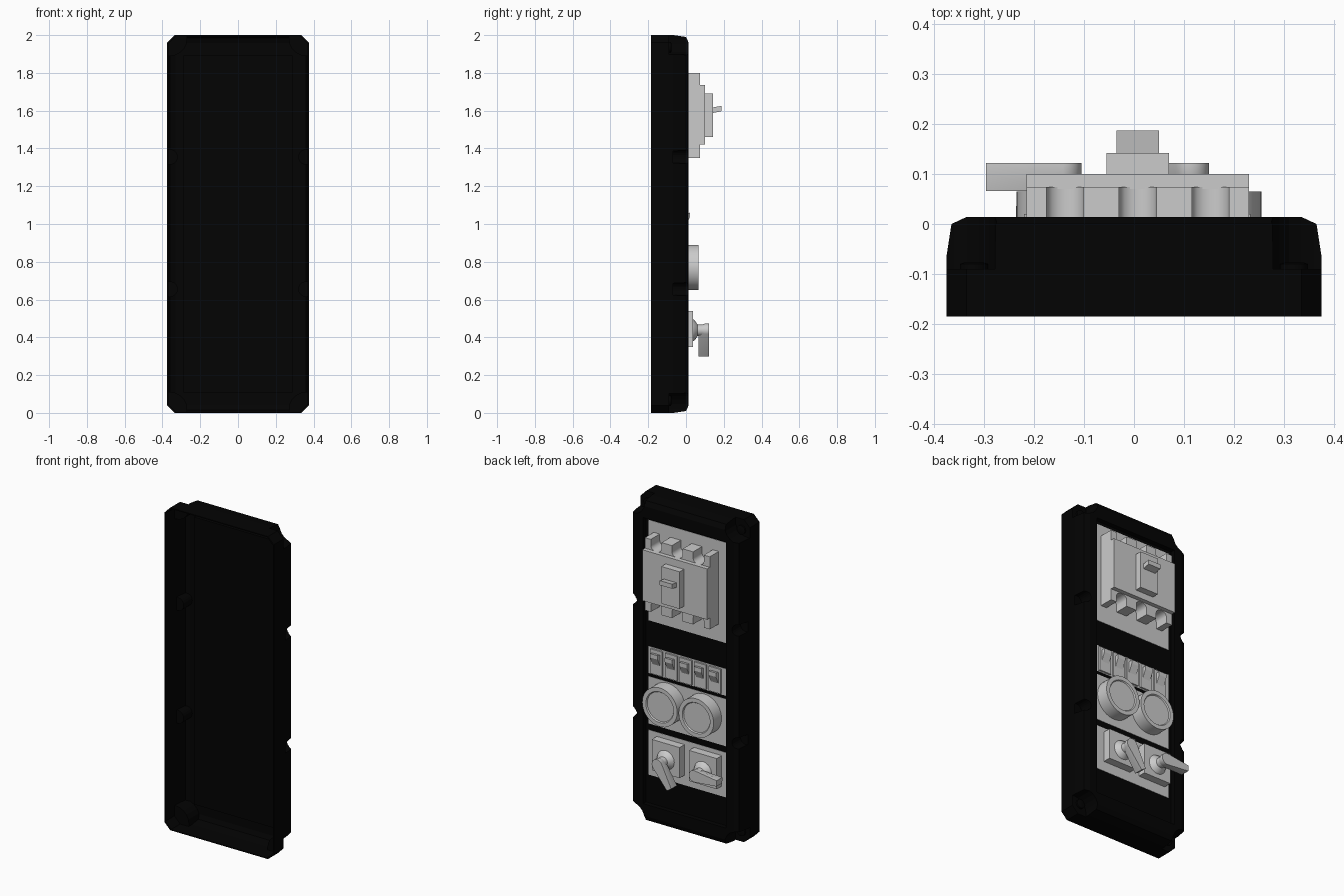
import bpy, bmesh
from math import sin, cos, pi, atan2

cube = bpy.data.objects.get("Cube")
if cube:
    bpy.data.objects.remove(cube, do_unlink=True)


def material(name, value):
    m = bpy.data.materials.new(name)
    m.use_nodes = True
    m.diffuse_color = (value, value, value, 1)
    m.node_tree.nodes["Principled BSDF"].inputs["Base Color"].default_value = (value, value, value, 1)
    return m


BLACK = material("black_plastic", 0.0009)
GREY = material("device_grey", 0.6)


def loft(name, sections, mat=GREY, smooth=False):
    """Closed solid through (outline, y) sections; outlines are (x, z) lists."""
    bm = bmesh.new()
    rings = [[bm.verts.new((x, y, z)) for x, z in pts] for pts, y in sections]
    n = len(rings[0])
    for a, b in zip(rings, rings[1:]):
        for i in range(n):
            j = (i + 1) % n
            bm.faces.new((a[i], a[j], b[j], b[i]))
    bm.faces.new(rings[0])
    bm.faces.new(rings[-1])
    bmesh.ops.recalc_face_normals(bm, faces=bm.faces)
    mesh = bpy.data.meshes.new(name)
    bm.to_mesh(mesh)
    bm.free()
    mesh.materials.append(mat)
    ob = bpy.data.objects.new(name, mesh)
    bpy.context.scene.collection.objects.link(ob)
    if smooth:
        bpy.ops.object.select_all(action="DESELECT")
        ob.select_set(True)
        bpy.context.view_layer.objects.active = ob
        bpy.ops.object.shade_smooth_by_angle(angle=0.6)
    return ob


def rect(x0, x1, z0, z1):
    return [(x0, z0), (x1, z0), (x1, z1), (x0, z1)]


def box(name, x0, x1, y0, y1, z0, z1, mat=GREY):
    return loft(name, [(rect(x0, x1, z0, z1), y0), (rect(x0, x1, z0, z1), y1)], mat)


def circle(x, z, r, n=32):
    return [(x + r * cos(2 * pi * i / n), z + r * sin(2 * pi * i / n)) for i in range(n)]


def turned(name, x, z, profile, mat=GREY, n=32):
    return loft(name, [(circle(x, z, r, n), y) for r, y in profile], mat, True)


def chamfered(inset, c=0.04):
    w, lo, hi = 0.375 - inset, inset, 2 - inset
    return [(-w + c, lo), (w - c, lo), (w, lo + c), (w, hi - c),
            (w - c, hi), (-w + c, hi), (-w, hi - c), (-w, lo + c)]


def subtract(ob, cutter):
    mod = ob.modifiers.new("cut", "BOOLEAN")
    mod.operation, mod.solver, mod.object = "DIFFERENCE", "EXACT", cutter
    bpy.context.view_layer.update()
    bpy.context.view_layer.objects.active = ob
    bpy.ops.object.modifier_apply(modifier=mod.name)
    bpy.data.objects.remove(cutter, do_unlink=True)


def cut_pockets(ob, grow):
    """Screw pockets at the corners and along the long sides."""
    for s in (-1, 1):
        for z, r, depth in ((0.02, 0.085, -0.09), (1.98, 0.085, -0.09),
                            (0.655, 0.035, -0.07), (1.355, 0.035, -0.07)):
            c = circle(s * 0.36, z, r + grow, 20)
            subtract(ob, loft("pocket", [(c, depth - grow), (c, 0.1)]))


# Enclosure: a thin shell, open at the front, with one recessed device panel
case = loft("case", [(chamfered(0), -0.185), (chamfered(0), -0.065),
                     (chamfered(0.01), 0.0), (chamfered(0.04), 0.014)], BLACK)
cavity = loft("cavity", [(chamfered(0.006), -0.3), (chamfered(0.006), -0.065),
                         (chamfered(0.016), -0.003), (chamfered(0.043), 0.008)], BLACK)
cut_pockets(case, 0)
cut_pockets(cavity, 0.006)
subtract(case, box("recess", -0.284, 0.284, -0.015, 0.1, 0.113, 1.887, BLACK))
subtract(cavity, box("recess", -0.288, 0.288, -0.018, 0.1, 0.109, 1.891, BLACK))
subtract(case, cavity)
for s in (-1, 1):
    for z in (0.065, 1.935):
        turned("corner_screw", s * 0.32, z, [(0.028, -0.092), (0.028, -0.08), (0.02, -0.077)], BLACK, 12)

# Grey plates on the recessed panel, one behind each device group
FLOOR = -0.013
for part, z0, z1 in (("breaker", 1.245, 1.868), ("mini_breaker", 0.918, 1.085),
                     ("gauge", 0.605, 0.898), ("switch", 0.288, 0.566)):
    box(part + "_plate", -0.264, 0.268, -0.0155, FLOOR, z0, z1)

# Main breaker: body with rounded terminal notches, raised cover, handle
NOTCHES = (-0.1375, 0.0075, 0.1525)
R = 0.037


def notched_edge(z, sign):
    pts = []
    for x in NOTCHES:
        pts.append((x - R, z))
        pts += [(x - R * cos(pi * i / 8), z - sign * (0.04 + 0.75 * R * sin(pi * i / 8))) for i in range(9)]
        pts.append((x + R, z))
    return pts


top = [(-0.215, 1.8)] + notched_edge(1.8, 1) + [(0.23, 1.8)]
bottom = [(-0.215, 1.35)] + notched_edge(1.35, -1) + [(0.23, 1.35)]
body = top + bottom[::-1]
loft("breaker_body", [(body, FLOOR), (body, 0.074)], smooth=True)
box("breaker_cover", -0.215, 0.23, 0.07, 0.1, 1.42, 1.735)
box("breaker_handle_frame", -0.055, 0.07, 0.09, 0.142, 1.46, 1.69)
loft("breaker_toggle", [(rect(-0.035, 0.05, 1.585, 1.615), 0.13),
                        (rect(-0.035, 0.05, 1.597, 1.625), 0.187)])

# Row of miniature breakers with wedge-shaped levers
for i in range(5):
    x = 0.2065 - 0.1 * i
    box("mini_breaker_body", x - 0.041, x + 0.041, FLOOR, -0.003, 0.925, 1.077)
    loft("mini_breaker_lever", [(rect(x - 0.026, x + 0.026, 0.985, 1.055), -0.004),
                                (rect(x - 0.026, x + 0.026, 1.035, 1.06), 0.02)])

# Round gauges with a raised rim around the dial
for x in (-0.115, 0.135):
    turned("gauge", x, 0.77, [(0.12, FLOOR), (0.12, 0.065), (0.095, 0.065), (0.09, 0.058)], n=40)

# Rotary switches: square base, conical neck, tapered lever
for x, dx, dz in ((0.114, -0.083, -0.13), (-0.141, -0.154, -0.004)):
    z = 0.437
    box("switch_base", x - 0.095, x + 0.095, FLOOR, 0.036, 0.35, 0.54)
    turned("switch_neck", x, z, [(0.06, 0.034), (0.054, 0.045), (0.03, 0.062), (0.03, 0.105)])
    a = atan2(dz, dx)
    hub = [(x + 0.036 * cos(a + t), z + 0.036 * sin(a + t))
           for t in [pi / 2 + pi * i / 12 for i in range(13)]]
    px, pz = -0.018 * sin(a), 0.018 * cos(a)
    tip = [(x + dx - px, z + dz - pz), (x + dx + px, z + dz + pz)]
    low = [(x + 0.6 * (u - x), z + 0.6 * (v - z)) for u, v in hub] + tip
    loft("switch_lever", [(low, 0.066), (hub + tip, 0.1), (hub + tip, 0.122)], smooth=True)
